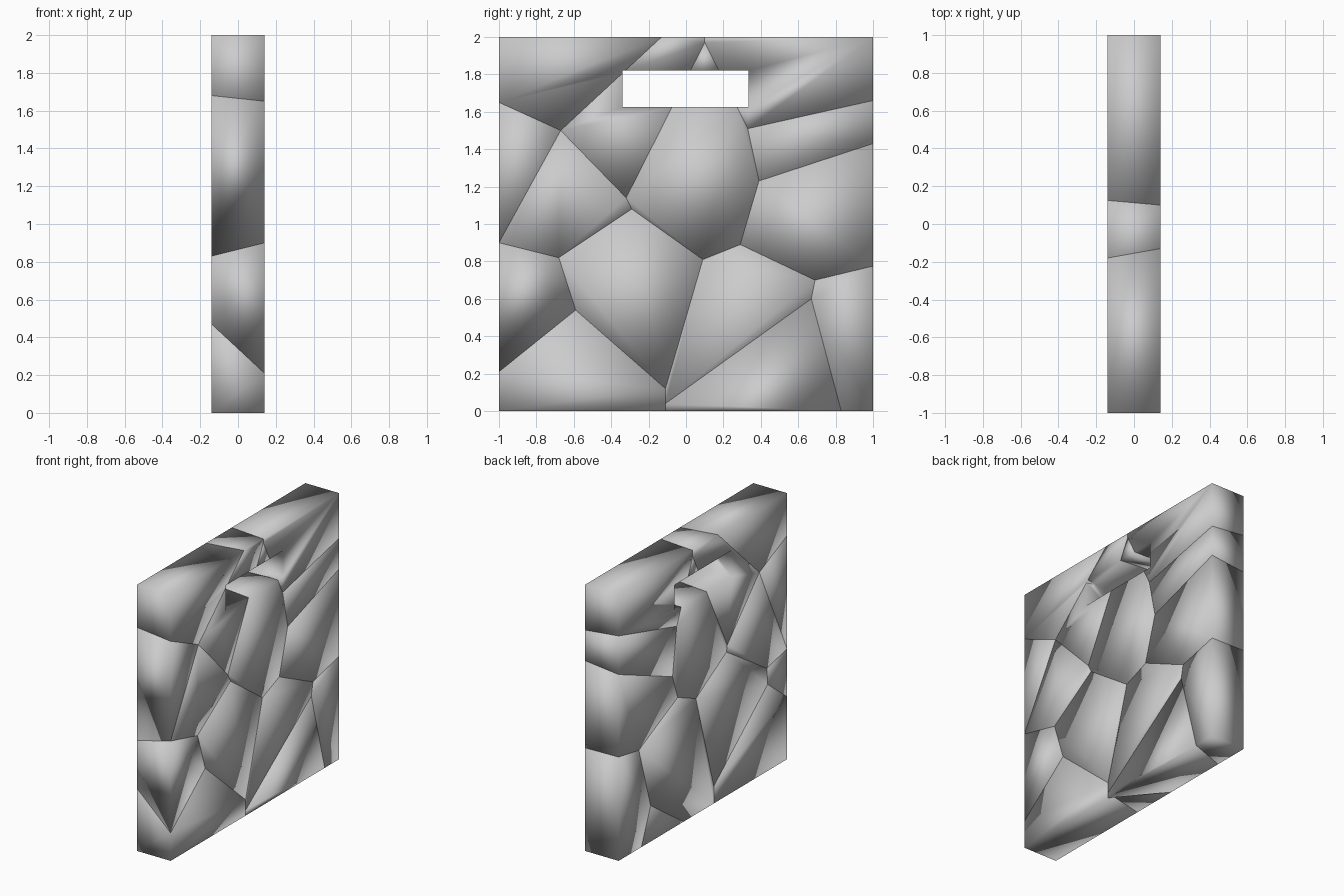
import bpy, bmesh

if "Cube" in bpy.data.objects:
    bpy.data.objects.remove(bpy.data.objects["Cube"])

HALF = 0.14  # half thickness of the slab

# Crack junctions: (y, z) on the +x face, then (y, z) on the -x face
J = {
    # slab corners
    'a': (-1, 0, -1, 0), 'b': (1, 0, 1, 0), 'c': (1, 2, 1, 2), 'd': (-1, 2, -1, 2),
    # cracks reaching the rim
    'e': (-1, 1.65, -1, 1.68), 'f': (-1, .90, -1, .83), 'g': (-1, .21, -1, .47),
    'h': (-.13, 2, -.18, 2), 'i': (.10, 2, .125, 2),
    'j': (1, 1.66, 1, 1.69), 'k': (1, 1.43, 1, 1.40), 'l': (1, .775, 1, .78),
    'm': (-.11, 0, -.13, 0), 'n': (.83, 0, .73, 0), 'o': (-.11, 0, .23, 0),
    # inner junctions
    'A': (-.67, 1.50, -.67, 1.53), 'B': (-.32, 1.14, -.29, 1.13),
    'C': (-.29, 1.08, -.28, 1.08), 'D': (-.68, .82, -.76, .775),
    'E': (-.59, .54, -.77, .65), 'F': (-.11, .12, -.13, .13),
    'G': (.09, .81, .083, .87), 'H': (.29, .89, .30, .96),
    'I': (.39, 1.23, .36, 1.14), 'K': (.33, 1.51, .31, 1.50),
    'L': (.10, 1.97, .12, 1.95), 'M': (.69, .70, .76, .74),
    'N': (.67, .60, .62, .27), 'P': (-.11, .04, -.13, 0), 'Q': (-.11, .04, .23, 0),
}

# Each stone is the set of junctions around it
STONES = {
    'top_left': 'eAhd', 'top_middle': 'ABLih', 'centre': 'BLKIHGC',
    'top_right': 'KLicj', 'right_strip': 'KjkI', 'right': 'IklMH',
    'left_wedge': 'eAf', 'left_middle': 'ABCDf', 'left_lower': 'DfgE',
    'lower_middle': 'CDEFG', 'bottom_left': 'EgamPF',
    'lower_right': 'GFPQNMH', 'bottom_middle': 'QNno', 'bottom_right': 'NMlbn',
}

# Cutter for the through slot
bpy.ops.mesh.primitive_cube_add(size=1, location=(0, -.0025, 1.7225))
cutter = bpy.context.object
cutter.name = 'slot_cutter'
cutter.scale = (1, .675, .195)
cutter.hide_render = True


def stone(name, keys):
    """Solid block spanning the slab between its two outlines."""
    bm = bmesh.new()
    for key in keys:
        y0, z0, y1, z1 = J[key]
        bm.verts.new((HALF, y0, z0))
        bm.verts.new((-HALF, y1, z1))
    bmesh.ops.remove_doubles(bm, verts=bm.verts, dist=1e-4)
    res = bmesh.ops.convex_hull(bm, input=bm.verts)
    spare = {v for v in res['geom_interior'] + res['geom_unused']
             if isinstance(v, bmesh.types.BMVert)}
    bmesh.ops.delete(bm, geom=list(spare), context='VERTS')
    bmesh.ops.dissolve_limit(bm, angle_limit=.005, verts=bm.verts, edges=bm.edges)
    bmesh.ops.recalc_face_normals(bm, faces=bm.faces)
    mesh = bpy.data.meshes.new(name)
    bm.to_mesh(mesh)
    bm.free()
    ob = bpy.data.objects.new(name, mesh)
    bpy.context.collection.objects.link(ob)
    return ob


for name, keys in STONES.items():
    ob = stone('stone_' + name, keys)
    # Cut the slot from the stones around it
    if name in ('top_left', 'top_middle', 'centre', 'top_right'):
        mod = ob.modifiers.new('slot', 'BOOLEAN')
        mod.operation = 'DIFFERENCE'
        mod.solver = 'EXACT'
        mod.object = cutter
        bpy.context.view_layer.objects.active = ob
        bpy.ops.object.modifier_apply(modifier=mod.name)
    for p in ob.data.polygons:
        p.use_smooth = True

bpy.data.objects.remove(cutter)
